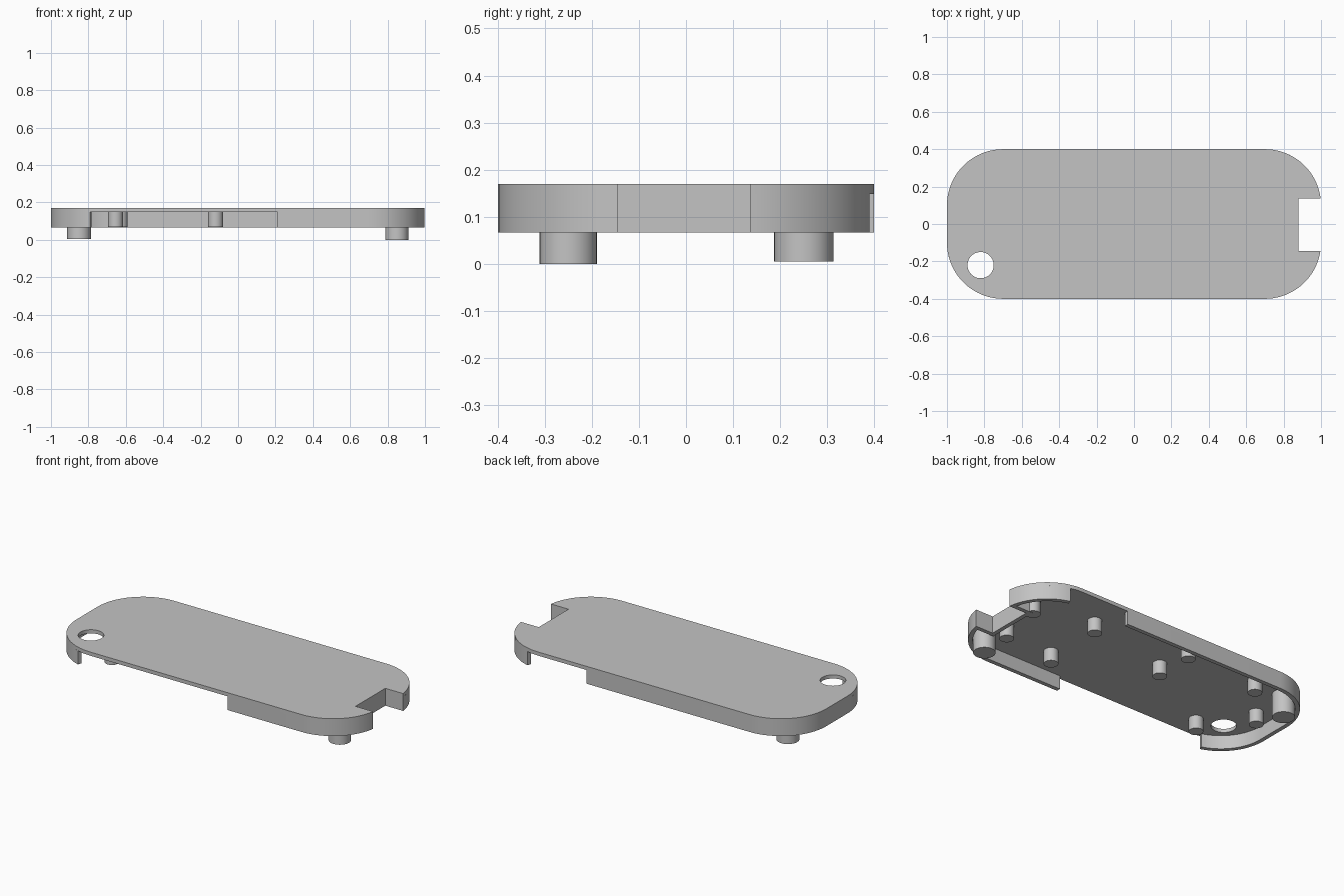
import bpy, bmesh
from math import sin, cos, pi, radians, asin
from mathutils import Vector

if "Cube" in bpy.data.objects:
    bpy.data.objects.remove(bpy.data.objects["Cube"])

TOP, UNDER, RIM = 0.17, 0.148, 0.066      # plate top, plate underside, wall bottom
CX, CY, R = 0.7, 0.1, 0.3                 # corner arc centre and radius
NOTCH_X, NOTCH_LO, NOTCH_HI = 0.88, -0.145, 0.137
WALL = 0.025

grey = bpy.data.materials.new("light grey plastic")
grey.use_nodes = True
colour = (0.55, 0.55, 0.55, 1)
grey.diffuse_color = colour
grey.node_tree.nodes["Principled BSDF"].inputs["Base Color"].default_value = colour


def finish(bm, name):
    bmesh.ops.recalc_face_normals(bm, faces=bm.faces)
    mesh = bpy.data.meshes.new(name)
    bm.to_mesh(mesh)
    bm.free()
    mesh.materials.append(grey)
    obj = bpy.data.objects.new(name, mesh)
    bpy.context.collection.objects.link(obj)
    bpy.ops.object.select_all(action='DESELECT')
    obj.select_set(True)
    bpy.context.view_layer.objects.active = obj
    bpy.ops.object.shade_smooth_by_angle(angle=radians(30))
    return obj


def arc(cx, cy, r, start, end, steps=20):
    angles = [radians(start + (end - start) * i / steps) for i in range(steps + 1)]
    return [Vector((cx + r * cos(a), cy + r * sin(a))) for a in angles]


# Outline pieces, counter-clockwise; the notch meets the two right-hand arcs
lo_angle = -asin((-NOTCH_LO - CY) / R) * 180 / pi
hi_angle = asin((NOTCH_HI - CY) / R) * 180 / pi
notch = [Vector((NOTCH_X, NOTCH_LO)), Vector((NOTCH_X, NOTCH_HI))]
front_right = arc(CX, -CY, R, -90, lo_angle)
back_left = arc(-CX, CY, R, 90, 180)


# Top plate with round hole
bm = bmesh.new()
outline = (front_right + notch + arc(CX, CY, R, hi_angle, 90)
           + back_left + arc(-CX, -CY, R, 180, 270))
hole = arc(-0.82, -0.22, 0.07, 0, 360, 40)[:-1]
for loop in (outline, hole):
    verts = [bm.verts.new((p.x, p.y, UNDER)) for p in loop]
    for i, v in enumerate(verts):
        bm.edges.new((v, verts[i - 1]))
bmesh.ops.triangle_fill(bm, use_beauty=True, use_dissolve=False, edges=bm.edges[:])
extruded = bmesh.ops.extrude_face_region(bm, geom=bm.faces[:])["geom"]
bmesh.ops.translate(bm, vec=(0, 0, TOP - UNDER),
                    verts=[g for g in extruded if isinstance(g, bmesh.types.BMVert)])
finish(bm, "top_plate")


# Side walls: rectangular section swept along an open path, thickened inwards
def sweep_wall(name, path):
    bm = bmesh.new()
    rings = []
    for i, p in enumerate(path):
        before = (p - path[i - 1]).normalized() if i else None
        after = (path[i + 1] - p).normalized() if i < len(path) - 1 else None
        before, after = before or after, after or before
        n1, n2 = Vector((-before.y, before.x)), Vector((-after.y, after.x))
        inner = p + (n1 + n2) * (WALL / (1 + n1.dot(n2)))
        rings.append([bm.verts.new((q.x, q.y, z)) for q, z in
                      ((p, RIM), (p, UNDER), (inner, UNDER), (inner, RIM))])
    for a, b in zip(rings, rings[1:]):
        for k in range(4):
            bm.faces.new((a[k - 1], a[k], b[k], b[k - 1]))
    bm.faces.new(rings[0])
    bm.faces.new(rings[-1])
    finish(bm, name)


sweep_wall("notched_end_wall", [Vector((0.21, -CY - R))] + front_right + notch
           + arc(CX, CY, R, hi_angle, 75))
sweep_wall("rounded_end_wall", [Vector((0.38, CY + R))] + back_left
           + arc(-CX, -CY, R, 180, 252.5))


# Pegs hanging under the plate
def peg(name, x, y, radius, bottom):
    bm = bmesh.new()
    bmesh.ops.create_cone(bm, cap_ends=True, segments=32, radius1=radius,
                          radius2=radius, depth=UNDER - bottom)
    bmesh.ops.translate(bm, verts=bm.verts, vec=(x, y, (UNDER + bottom) / 2))
    finish(bm, name)


peg("large_peg_front", 0.85, -0.25, 0.061, 0)
peg("large_peg_back", -0.85, 0.25, 0.063, 0.005)
small_pegs = [(0.84, 0.15), (0.78, -0.145), (0.45, 0.205), (0.42, -0.2), (-0.12, 0.075),
              (-0.12, 0.315), (-0.63, 0.27), (-0.655, -0.257), (-0.857, 0.01)]
for i, (x, y) in enumerate(small_pegs, 1):
    peg(f"small_peg_{i}", x, y, 0.04, RIM + 0.002)
